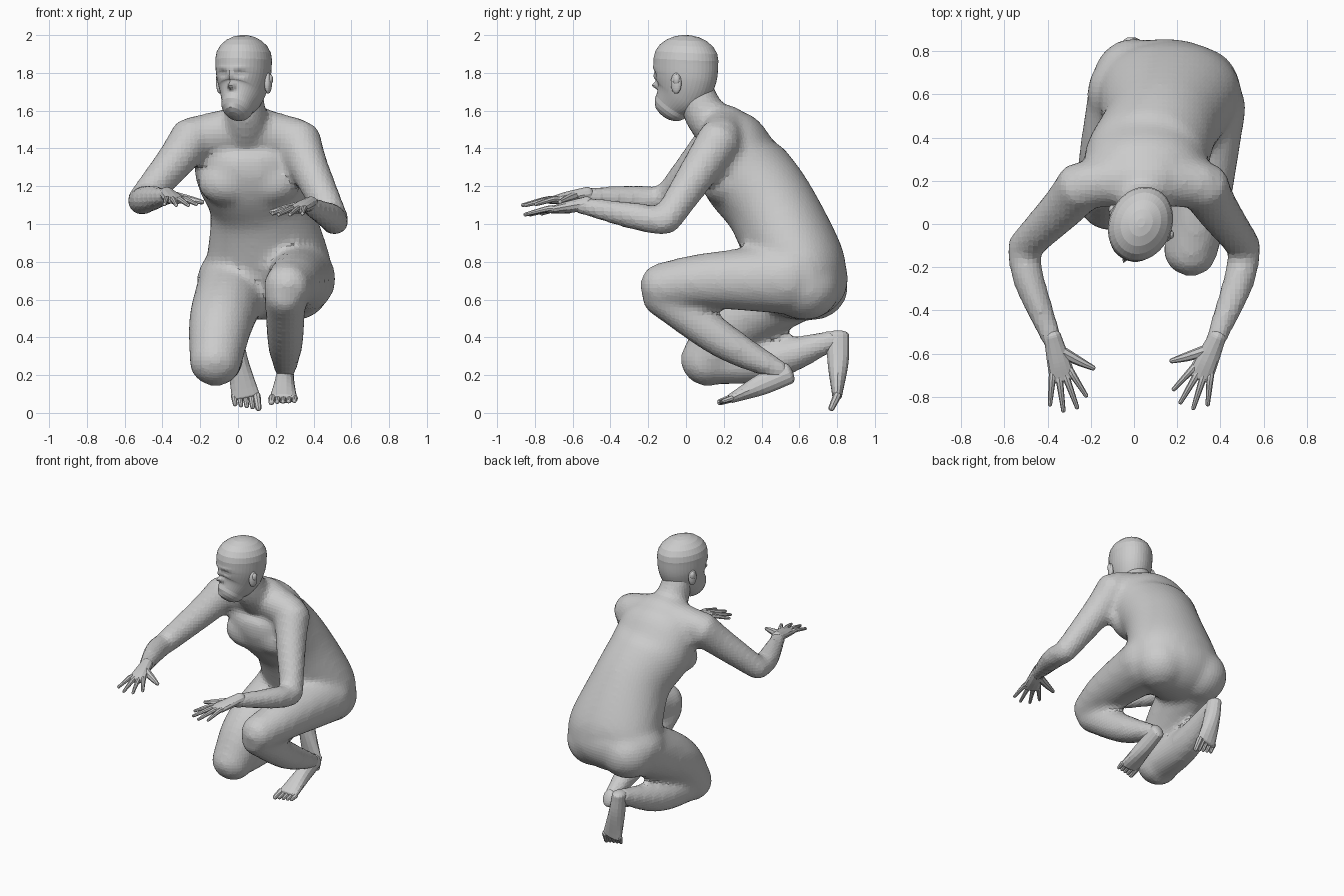
import bpy, bmesh, math
from mathutils import Vector, Matrix

if "Cube" in bpy.data.objects:
    bpy.data.objects.remove(bpy.data.objects["Cube"], do_unlink=True)

grey = (0.6, 0.6, 0.6, 1)
skin = bpy.data.materials.new("plain grey")
skin.use_nodes = True
skin.diffuse_color = grey
skin.node_tree.nodes["Principled BSDF"].inputs["Base Color"].default_value = grey

X, Z = Vector((1, 0, 0)), Vector((0, 0, 1))


def spline(keys, steps):
    """Smooth curve through the keys."""
    padded = [2 * keys[0] - keys[1], *keys, 2 * keys[-1] - keys[-2]]
    curve = []
    for before, start, stop, after in zip(padded, padded[1:], padded[2:], padded[3:]):
        for step in range(steps):
            t = step / steps
            leave, arrive = (stop - before) / 2, (after - start) / 2
            bend = 3 * (stop - start) - 2 * leave - arrive
            twist = 2 * (start - stop) + leave + arrive
            curve.append(start + leave * t + bend * t ** 2 + twist * t ** 3)
    return curve + [keys[-1]]


def loft(bm, *rows, side=X, sides=16, steps=5, cap=0.9):
    """Closed tube with rounded ends; each row is a point, a half width and a half depth."""
    curve = spline([Vector((*point, width, depth)) for point, width, depth in rows], steps)
    points = [Vector(row[:3]) for row in curve]
    last = len(points) - 1
    rings = []
    for i, row in enumerate(curve):
        along = (points[min(i + 1, last)] - points[max(i - 1, 0)]).normalized()
        rings.append((points[i], along, row[3], row[4]))

    def rounded(ring, sign):
        point, along, width, depth = ring
        reach = along * sign * cap * min(width, depth)
        return [(point + reach * math.sin(q), along, width * math.cos(q), depth * math.cos(q))
                for q in (.3, .6, .9, 1.2, 1.45)]

    rings = rounded(rings[0], -1)[::-1] + rings + rounded(rings[-1], 1)
    loops = []
    for point, along, width, depth in rings:
        across = (side - along * side.dot(along)).normalized()
        over = along.cross(across)
        angles = [math.tau * j / sides for j in range(sides)]
        loops.append([bm.verts.new(point + across * width * math.cos(a) + over * depth * math.sin(a))
                      for a in angles])
    for low, high in zip(loops, loops[1:]):
        for j in range(sides):
            bm.faces.new((low[j - 1], low[j], high[j], high[j - 1]))
    bm.faces.new(loops[0])
    bm.faces.new(loops[-1])


def limb(bm, *joints, **options):
    """Round tube through (point, radius) joints."""
    loft(bm, *[(point, radius, radius) for point, radius in joints], **options)


def ball(bm, centre, size):
    matrix = Matrix.LocRotScale(Vector(centre), None, Vector(size))
    bmesh.ops.create_uvsphere(bm, u_segments=24, v_segments=14, radius=1, matrix=matrix)


def finish(bm, name):
    bmesh.ops.recalc_face_normals(bm, faces=bm.faces)
    mesh = bpy.data.meshes.new(name)
    bm.to_mesh(mesh)
    bm.free()
    mesh.materials.append(skin)
    part = bpy.data.objects.new(name, mesh)
    bpy.context.collection.objects.link(part)
    return part


# Torso, pelvis and neck
bm = bmesh.new()
loft(bm, ((.05, .2, 1.51), .2, .13), ((.05, .25, 1.44), .27, .18), ((.06, .3, 1.29), .29, .24),
     ((.12, .45, 1.09), .27, .24), ((.16, .6, .77), .335, .25), ((.15, .63, .68), .3, .2), sides=28)
ball(bm, (.14, .61, .71), (.36, .25, .22))
limb(bm, ((.04, .17, 1.5), .125), ((.04, .1, 1.58), .112), ((.03, .04, 1.72), .1))
for side in (-1, 1):
    ball(bm, (.06 + side * .12, .19, 1.22), (.155, .11, .12))
    ball(bm, (.15 + side * .15, .65 - side * .02, .67), (.19, .19, .18))

# Shoulders and arms
left_shoulder, right_shoulder = Vector((.32, .18, 1.45)), Vector((-.24, .18, 1.46))
limb(bm, (right_shoulder, .11), ((.04, .21, 1.49), .13), (left_shoulder, .11), side=Z, cap=.6)
wrists = {}
for side, shoulder, elbow_height, wrist_height in ((1, left_shoulder, 1.01, 1.1),
                                                   (-1, right_shoulder, 1.12, 1.15)):
    elbow = Vector((side * .515, -.11, elbow_height))
    wrist = wrists[side] = Vector((side * .365, -.57, wrist_height))
    biceps = shoulder.lerp(elbow, .35) - X * side * .01
    muscle = elbow.lerp(wrist, .35) + X * side * .02
    limb(bm, (shoulder, .12), (biceps, .104), (elbow, .078), side=Z, cap=.6)
    limb(bm, (elbow, .074), (muscle, .074), (wrist, .046), side=Z, cap=.6)

# Left leg, knee raised
ankle = (.25, .5, .22)
limb(bm, ((.33, .54, .71), .19), ((.3, .1, .7), .147), ((.26, -.13, .67), .125))
limb(bm, ((.25, -.13, .62), .11), ((.25, .2, .38), .097), (ankle, .056))

# Right leg, knee low
knee, ankle = (-.12, .105, .27), (-.02, .78, .385)
limb(bm, ((-.03, .56, .66), .19), ((-.09, .26, .48), .172), (knee, .14))
limb(bm, (knee, .125), ((-.08, .45, .28), .108), (ankle, .056))

body = finish(bm, "body")
blend = body.modifiers.new("blend_parts", 'REMESH')
blend.mode = 'VOXEL'
blend.voxel_size = 0.024
soften = body.modifiers.new("soften", 'SMOOTH')
soften.factor = 0.5
soften.iterations = 8

# Head
bm = bmesh.new()
loft(bm, ((0, -.08, 1.63), .085, .1), ((0, -.03, 1.7), .117, .15), ((0, -.005, 1.78), .138, .173),
     ((0, 0, 1.87), .145, .177), sides=44, steps=12)

# Face features: across, height, width, tallness, amount forward
features = [(0, 1.733, .018, .018, .04), (0, 1.775, .013, .035, .018), (0, 1.68, .03, .008, .01),
            (0, 1.66, .025, .008, .009), (0, 1.61, .03, .02, .01)]
for side in (-1, 1):
    features += [(side * .05, 1.795, .024, .017, -.014), (side * .05, 1.795, .01, .008, .007),
                 (side * .05, 1.83, .04, .011, .004)]
for vert in bm.verts:
    if vert.co.y < -.03:
        across, _, height = vert.co
        for x, z, width, tall, amount in features:
            distance = ((across - x) / width) ** 2 + ((height - z) / tall) ** 2
            vert.co.y -= amount * math.exp(-distance)

# Ears
for side in (-1, 1):
    ball(bm, (side * .14, .005, 1.745), (.018, .03, .055))
    ball(bm, (side * .148, .01, 1.765), (.016, .02, .028))
turn = Matrix.Rotation(math.radians(-24), 4, 'Z')
bm.transform(Matrix.Translation(X * .03) @ turn)
finish(bm, "head")


# Hands: fingers fan out from the wrist, thumb towards the body
def hand(name, side, inward):
    bm = bmesh.new()

    def ray(angle, length):
        return Vector((-side * math.sin(angle), -math.cos(angle), -.17)) * length

    loft(bm, (ray(0, -.05), .04, .038), (ray(0, .07), .054, .031), (ray(0, .15), .06, .019), sides=12)
    for finger in range(4):
        angle = .33 - .22 * finger
        length = .3 - .015 * (finger - 1.5) ** 2
        knuckle = ray(angle, length * .6) + Z * .008
        limb(bm, (ray(angle, .12), .018), (knuckle, .016), (ray(angle, length), .01), sides=8)
    limb(bm, (ray(.7, .04), .028), (ray(.8, .13), .021), (ray(.83, .2), .012), side=Z, sides=8)
    turn = Matrix.Rotation(-side * inward, 4, 'Z')
    bm.transform(Matrix.Translation(wrists[side]) @ turn)
    finish(bm, name)


hand("left_hand", 1, .42)
hand("right_hand", -1, .24)


# Feet: tapering sole and five toes, the big toe on the inner side
def foot(name, heel, arch, pad, tip, inner):
    bm = bmesh.new()
    heel, pad, tip = Vector(heel), Vector(pad), Vector(tip)
    loft(bm, (heel, .045, .06), (arch, .055, .057), (pad, .074, .026), sides=14, cap=.6)
    for toe in range(5):
        radius = .016 if toe else .022
        offset = X * inner * (.058 - .03 * toe)
        reach = (tip - pad) * (1 - toe * .08)
        start = pad + offset
        limb(bm, (start, radius), (start + reach, radius * .75), sides=8, steps=3)
    finish(bm, name)


foot("left_foot", (.25, .54, .21), (.245, .4, .15), (.24, .24, .077), (.235, .18, .057), -1)
foot("right_foot", (-.02, .805, .41), (0, .805, .27), (.04, .8, .09), (.05, .77, .025), 1)
